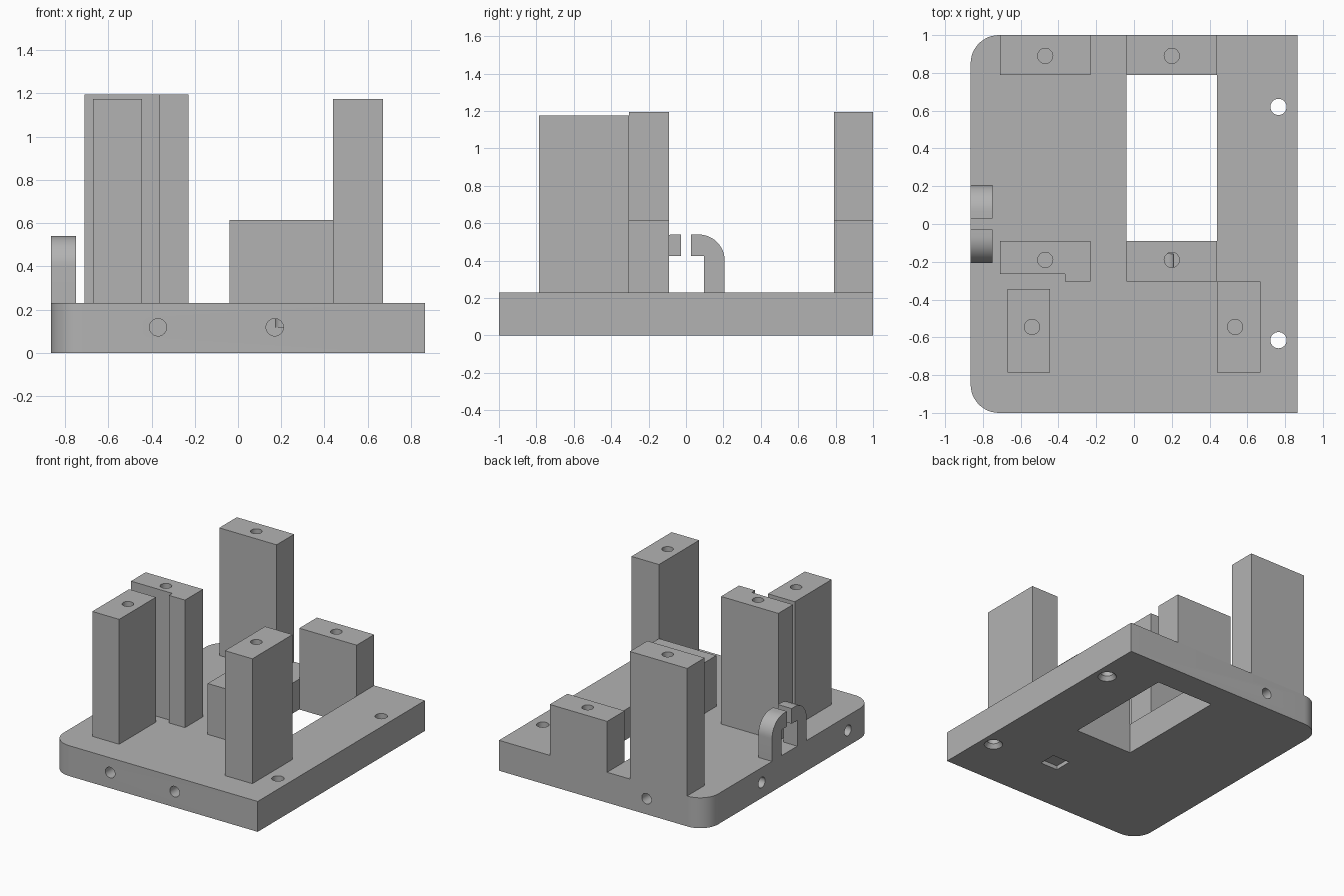
import bpy, bmesh, math
from mathutils import Matrix, Vector

if "Cube" in bpy.data.objects:
    bpy.data.objects.remove(bpy.data.objects["Cube"])

grey = bpy.data.materials.new("plain grey")
grey.use_nodes = True
grey.diffuse_color = (0.45, 0.45, 0.45, 1)
grey.node_tree.nodes["Principled BSDF"].inputs["Base Color"].default_value = (0.45, 0.45, 0.45, 1)

BASE_TOP = 0.23
HOLE = 0.04


def add_object(name, bm):
    bmesh.ops.recalc_face_normals(bm, faces=bm.faces)
    mesh = bpy.data.meshes.new(name)
    bm.to_mesh(mesh)
    bm.free()
    mesh.materials.append(grey)
    obj = bpy.data.objects.new(name, mesh)
    bpy.context.collection.objects.link(obj)
    return obj


def extrude(name, points, offset):
    """Prism made from a closed outline pushed along an offset."""
    bm = bmesh.new()
    face = bm.faces.new([bm.verts.new(p) for p in points])
    side = bmesh.ops.extrude_face_region(bm, geom=[face])["geom"]
    bmesh.ops.translate(bm, vec=offset, verts=[v for v in side if isinstance(v, bmesh.types.BMVert)])
    return add_object(name, bm)


def box(name, x0, x1, y0, y1, z0, z1):
    corners = [(x0, y0, z0), (x1, y0, z0), (x1, y1, z0), (x0, y1, z0)]
    return extrude(name, corners, (0, 0, z1 - z0))


def rod(start, end, r0=HOLE, r1=None):
    """Round cutter between two points."""
    start, end = Vector(start), Vector(end)
    axis = end - start
    turn = axis.to_track_quat("Z", "Y").to_matrix().to_4x4()
    bm = bmesh.new()
    bmesh.ops.create_cone(bm, cap_ends=True, segments=32, radius1=r0,
                          radius2=r0 if r1 is None else r1, depth=axis.length,
                          matrix=Matrix.Translation((start + end) / 2) @ turn)
    return add_object("cutter", bm)


def cut(obj, cutters):
    """Subtract the cutters for good and remove them."""
    for c in cutters:
        c.hide_render = True
        mod = obj.modifiers.new("cut", "BOOLEAN")
        mod.operation, mod.solver, mod.object = "DIFFERENCE", "EXACT", c
    graph = bpy.context.evaluated_depsgraph_get()
    mesh = bpy.data.meshes.new_from_object(obj.evaluated_get(graph))
    obj.modifiers.clear()
    obj.data = mesh
    for c in cutters:
        bpy.data.objects.remove(c)


def arc(cx, cy, r, a0, a1, n=12):
    angles = [math.radians(a0 + (a1 - a0) * i / n) for i in range(n + 1)]
    return [(cx + r * math.cos(a), cy + r * math.sin(a)) for a in angles]


# Base plate with two rounded corners
W, R = 0.865, 0.15
outline = [(W, -1), (W, 1)] + arc(R - W, 1 - R, R, 90, 180) + arc(R - W, R - 1, R, 180, 270)
base = extrude("base_plate", [(x, y, 0) for x, y in outline], (0, 0, BASE_TOP))

# Window, bottom recess and drilled holes of the base
cutters = [box("cutter", -0.04, 0.44, -0.09, 0.79, -0.1, 0.4),
           box("cutter", 0.2, 0.345, -0.6, -0.465, -0.1, 0.03)]
for y in (0.62, -0.615):
    cutters.append(rod((0.765, y, -0.1), (0.765, y, 0.4), 0.043))
    cutters.append(rod((0.765, y, -0.01), (0.765, y, 0.03), 0.072, 0.043))
MID = 0.118
cutters += [rod((-0.37, -1.1, MID), (-0.37, -0.16, MID)),
            rod((0.17, -1.1, MID), (0.17, -0.16, MID)),
            rod((-0.37, 1.1, MID), (-0.37, 0.7, MID)),
            rod((0.2, -0.19, MID), (0.2, -0.19, 0.4))]
for y in (0.33, -0.7):
    cutters.append(rod((-1, y, MID), (-0.55, y, MID)))
cut(base, cutters)

# Posts: extents, top height, hole centre and hole floor
posts = {
    "back_tall_post": (-0.71, -0.23, 0.79, 1, 1.195, (-0.47, 0.89), 0.8),
    "middle_tall_post": (-0.71, -0.23, -0.305, -0.09, 1.195, (-0.47, -0.19), 0.8),
    "back_short_post": (-0.04, 0.44, 0.79, 1, 0.615, (0.2, 0.89), 0.3),
    "middle_short_post": (-0.04, 0.44, -0.305, -0.09, 0.615, (0.2, -0.19), 0.1),
    "front_right_post": (-0.67, -0.445, -0.785, -0.345, 1.175, (-0.54, -0.545), 0.8),
    "front_left_post": (0.44, 0.67, -0.785, -0.305, 1.175, (0.535, -0.545), 0.8),
}
for name, (x0, x1, y0, y1, top, (hx, hy), floor) in posts.items():
    post = box(name, x0, x1, y0, y1, BASE_TOP, top)
    tools = [rod((hx, hy, floor), (hx, hy, top + 0.1))]
    if name == "middle_tall_post":
        # Clearance step beside the front post
        tools.append(box("cutter", -0.8, -0.365, -0.4, -0.265, 0.1, 1.4))
    cut(post, tools)

# Pair of facing cable hooks
profile = [(0.095, BASE_TOP), (0.207, BASE_TOP)] + arc(0.067, 0.4, 0.14, 0, 90)
profile += [(0.028, 0.54), (0.028, 0.425), (0.095, 0.425)]
for name, side in (("back_hook", 1), ("front_hook", -1)):
    extrude(name, [(-W, side * y, z) for y, z in profile], (0.115, 0, 0))

# Smooth round surfaces, crisp edges
bpy.ops.object.select_all(action="DESELECT")
for obj in bpy.context.collection.objects:
    if obj.type == "MESH" and grey.name in obj.data.materials:
        obj.select_set(True)
        bpy.context.view_layer.objects.active = obj
bpy.ops.object.shade_smooth_by_angle(angle=math.radians(30))
